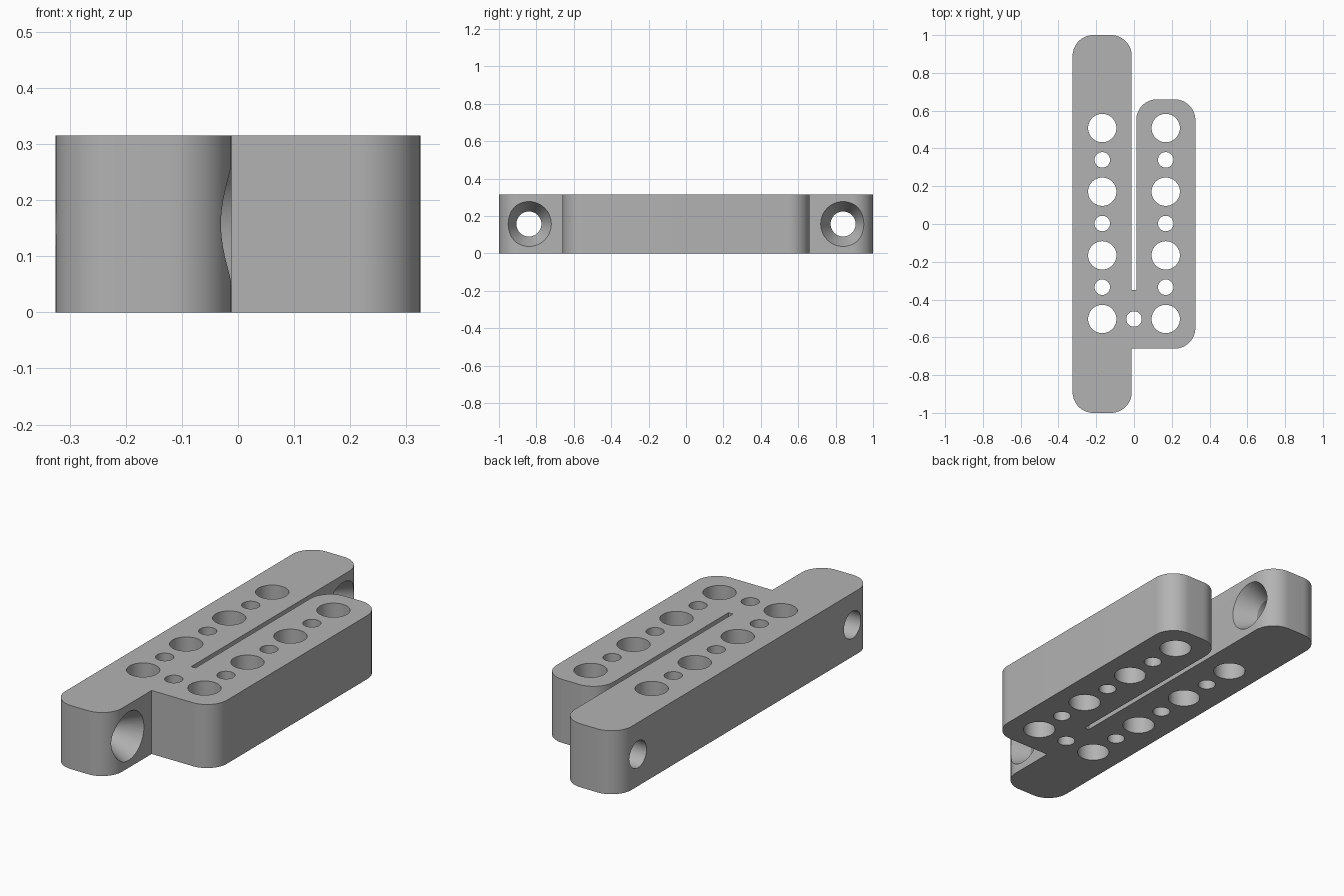
import bpy, bmesh, math
from mathutils import Vector, Matrix

if "Cube" in bpy.data.objects:
    bpy.data.objects.remove(bpy.data.objects["Cube"])

H = 0.315            # plate thickness
R = 0.11             # outer corner radius
SEG = 48

grey = bpy.data.materials.new("plain grey")
grey.diffuse_color = (0.45, 0.45, 0.45, 1)
grey.use_nodes = True
grey.node_tree.nodes["Principled BSDF"].inputs["Base Color"].default_value = grey.diffuse_color


def make_object(name, bm):
    bmesh.ops.recalc_face_normals(bm, faces=bm.faces)
    mesh = bpy.data.meshes.new(name)
    bm.to_mesh(mesh)
    bm.free()
    mesh.materials.append(grey)
    ob = bpy.data.objects.new(name, mesh)
    bpy.context.collection.objects.link(ob)
    return ob


def rounded(corners, steps=16):
    """Outline from (x, y, radius) corners, all right angles."""
    pts = []
    for i, (x, y, r) in enumerate(corners):
        p = Vector((x, y))
        if r == 0:
            pts.append(p)
            continue
        a = (Vector(corners[i - 1][:2]) - p).normalized()
        b = (Vector(corners[(i + 1) % len(corners)][:2]) - p).normalized()
        c = p + (a + b) * r
        for k in range(steps + 1):
            t = k / steps * math.pi / 2
            pts.append(c - b * r * math.cos(t) - a * r * math.sin(t))
    return pts


def add_cylinder(bm, r1, r2, depth, matrix):
    bmesh.ops.create_cone(bm, cap_ends=True, segments=SEG, radius1=r1,
                          radius2=r2, depth=depth, matrix=matrix)


# Plate: long left bar and short right bar joined below a slot
outline = rounded([
    (-0.325, -1, R), (-0.012, -1, R), (-0.012, -0.66, 0),
    (0.325, -0.66, R), (0.325, 0.66, R), (0.012, 0.66, R),
    (0.012, -0.35, 0), (-0.012, -0.35, 0),
    (-0.012, 1, R), (-0.325, 1, R)])
bm = bmesh.new()
face = bm.faces.new([bm.verts.new((p.x, p.y, 0)) for p in outline])
top = bmesh.ops.extrude_face_region(bm, geom=[face])["geom"]
bmesh.ops.translate(bm, vec=(0, 0, H),
                    verts=[v for v in top if isinstance(v, bmesh.types.BMVert)])
plate = make_object("bracket_plate", bm)

# Vertical holes: alternating large and small, plus one between the bars
bm = bmesh.new()
holes = [(0, -0.503, 0.041)]
for x in (-0.168, 0.168):
    for i in range(7):
        holes.append((x, -0.503 + i * 0.1685, 0.041 if i % 2 else 0.075))
for x, y, r in holes:
    add_cylinder(bm, r, r, H + 0.2, Matrix.Translation((x, y, H / 2)))
vertical_holes = make_object("vertical_hole_cutter", bm)

# Countersunk cross holes through both ends of the long bar
SINK, WIDE, NARROW, FACE, EXTRA = 0.105, 0.12, 0.067, -0.012, 0.004
side_cutters = []
bm = bmesh.new()
sections = [(-0.45, NARROW), (FACE - SINK, NARROW),
            (FACE + EXTRA, WIDE + EXTRA * (WIDE - NARROW) / SINK)]
for y in (-0.84, 0.84):
    rings = [[bm.verts.new((x, y + r * math.cos(2 * math.pi * k / SEG),
                            H / 2 + r * math.sin(2 * math.pi * k / SEG)))
              for k in range(SEG)] for x, r in sections]
    for a, b in zip(rings, rings[1:]):
        for k in range(SEG):
            n = (k + 1) % SEG
            bm.faces.new((a[k], a[n], b[n], b[k]))
    bm.faces.new(rings[0])
    bm.faces.new(rings[-1])
side_holes = make_object("countersunk_hole_cutter", bm)

# Cut the holes and bake the result
bpy.context.view_layer.objects.active = plate
plate.select_set(True)
for cutter in (vertical_holes, side_holes):
    mod = plate.modifiers.new("cut", "BOOLEAN")
    mod.operation = "DIFFERENCE"
    mod.solver = "EXACT"
    mod.object = cutter
    cutter.hide_render = True
    bpy.ops.object.modifier_apply(modifier=mod.name)
    bpy.data.objects.remove(cutter)

bpy.ops.object.shade_smooth_by_angle(angle=math.radians(25))
